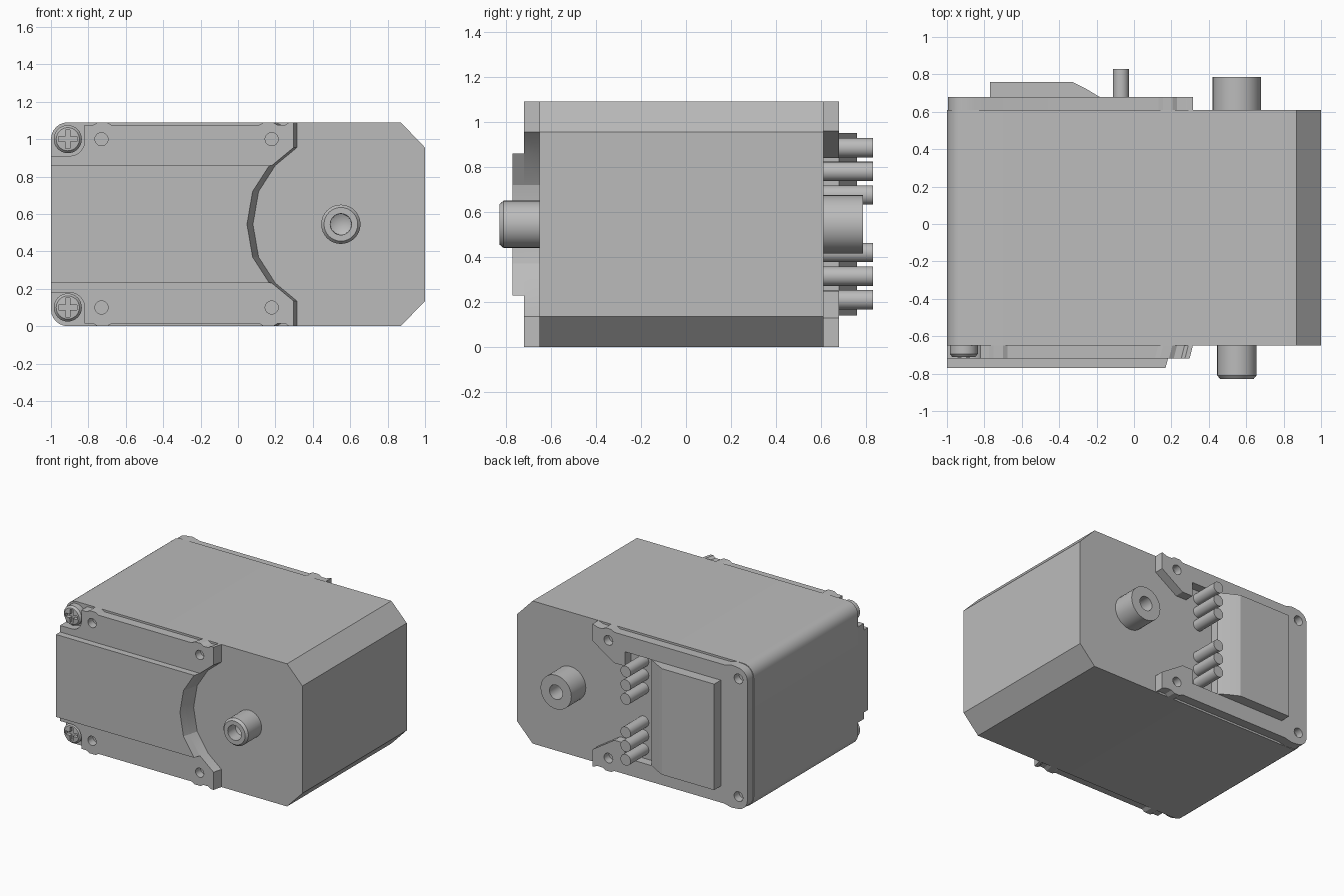
import bpy, bmesh, math

cube = bpy.data.objects.get("Cube")
if cube:
    bpy.data.objects.remove(cube, do_unlink=True)

HEIGHT = 1.09
MID = HEIGHT / 2
FRONT, BACK = -0.65, 0.61

grey = bpy.data.materials.new("plain grey")
grey.use_nodes = True
colour = (0.5, 0.5, 0.5, 1)
grey.diffuse_color = colour
grey.node_tree.nodes["Principled BSDF"].inputs["Base Color"].default_value = colour


def finish(name, bm):
    bmesh.ops.recalc_face_normals(bm, faces=bm.faces)
    mesh = bpy.data.meshes.new(name)
    bm.to_mesh(mesh)
    bm.free()
    mesh.materials.append(grey)
    obj = bpy.data.objects.new(name, mesh)
    bpy.context.collection.objects.link(obj)
    return obj


def prism(name, outline, y0, y1, draft=0):
    """Extrude an xz outline along y, sliding the right-hand walls by draft."""
    bm = bmesh.new()
    near = [bm.verts.new((x, y0, z)) for x, z in outline]
    far = [bm.verts.new((x + (draft if x > 0 else 0), y1, z)) for x, z in outline]
    bm.faces.new(near)
    bm.faces.new(far)
    for i in range(len(near)):
        j = (i + 1) % len(near)
        bm.faces.new((near[i], near[j], far[j], far[i]))
    return finish(name, bm)


def lathe(name, profile, x, z, steps=32):
    """Turn (radius, y) points around an axis along y."""
    bm = bmesh.new()
    rings = []
    for r, y in profile:
        if r == 0:
            rings.append([bm.verts.new((x, y, z))] * steps)
        else:
            angles = [math.tau * i / steps for i in range(steps)]
            rings.append([bm.verts.new((x + r * math.cos(a), y, z + r * math.sin(a)))
                          for a in angles])
    for a, b in zip(rings, rings[1:]):
        for i in range(steps):
            j = (i + 1) % steps
            bm.faces.new(list(dict.fromkeys((a[i], a[j], b[j], b[i]))))
    return finish(name, bm)


def rod(name, x, z, r, y0, y1):
    return lathe(name, [(0, y0), (r, y0), (r, y1), (0, y1)], x, z, 24)


def box(x0, x1, z0, z1):
    return [(x0, z0), (x1, z0), (x1, z1), (x0, z1)]


def mirrored(upper):
    """Close an upper half outline with its reflection below mid height."""
    return upper + [(x, HEIGHT - z) for x, z in reversed(upper) if abs(z - MID) > 0.001]


def arc(cx, cz, r, start, end, steps=6):
    angles = [math.radians(start + (end - start) * i / steps) for i in range(steps + 1)]
    return [(cx + r * math.cos(a), cz + r * math.sin(a)) for a in angles]


def bump(x):
    return [(x + 0.05, 1.075), (x + 0.025, HEIGHT), (x - 0.025, HEIGHT), (x - 0.05, 1.075)]


def cut(target, cutter):
    cutter.hide_render = True
    mod = target.modifiers.new("cut", 'BOOLEAN')
    mod.solver = 'EXACT'
    mod.object = cutter
    bpy.context.view_layer.objects.active = target
    bpy.ops.object.modifier_apply(modifier=mod.name)
    bpy.data.objects.remove(cutter, do_unlink=True)


# Main case with chamfered left side and rounded right side
corner = arc(-0.91, 1.0, 0.09, 90, 180)
prism("case", mirrored([(1, 0.955), (0.87, HEIGHT)] + corner), FRONT, BACK)

# Front cover with drafted curved end and screw pockets
scoop = [(0.08, MID), (0.11, 0.72), (0.2, 0.86)]
pocket = arc(-0.9, 0.99, 0.08, 0, -90)
front_cover = prism(
    "front_cover",
    mirrored(scoop + [(0.315, 0.955), (0.315, HEIGHT)] + [(0.29, HEIGHT), (0.27, 1.075)]
             + bump(0.18) + bump(-0.725) + [(-0.82, 1.075)] + pocket + [(-1, 0.91)]),
    FRONT, -0.72, -0.018)
prism("front_raised_panel",
      mirrored([(x - 0.018, z) for x, z in scoop] + [(-1, 0.86)]), -0.72, -0.77, -0.014)

# Back cover with a notch for the pins
back_cover = prism(
    "back_cover",
    mirrored([(-0.19, 0.95), (0.04, 0.95), (0.04, 0.84), (0.13, 0.84), (0.315, 0.96),
              (0.315, HEIGHT), (0.27, 1.075)] + bump(0.18)
             + [(-0.8, 1.075), (-0.86, HEIGHT)] + arc(-0.91, 1.0, 0.085, 90, 180)),
    BACK, 0.68)

# Screw holes in both covers
for z in (0.1, 1.0):
    for x in (-0.73, 0.18):
        cut(front_cover, rod("hole_cutter", x, z, 0.035, -0.66, -0.8))
    for x in (-0.92, 0.18):
        cut(back_cover, rod("hole_cutter", x, z, 0.037, 0.62, 0.8))

# Sloped connector block on the back
bm = bmesh.new()
side = [(-0.77, 0.68), (-0.77, 0.76), (-0.33, 0.76), (-0.26, 0.725), (-0.185, 0.68)]
low, high = ([bm.verts.new((x, y, z)) for x, y in side] for z in (0.14, 0.95))
bm.faces.new(low)
bm.faces.new(high)
for i in range(len(side)):
    j = (i + 1) % len(side)
    bm.faces.new((low[i], low[j], high[j], high[i]))
finish("connector_block", bm)

# Connector pins in two groups of three
for i in range(3):
    for half, z in (("upper", 0.885 - 0.105 * i), ("lower", 0.21 + 0.105 * i)):
        rod(f"{half}_pin_{i + 1}", -0.07, z, 0.043, BACK, 0.83)

# Output shaft and rear boss, both with bores
lathe("output_shaft", [(0, FRONT), (0.105, FRONT), (0.105, -0.81), (0.09, -0.828),
                       (0.057, -0.828), (0.055, -0.74), (0, -0.71)], 0.55, MID)
lathe("rear_boss", [(0, BACK), (0.13, BACK), (0.13, 0.785), (0.055, 0.785),
                    (0.055, 0.65), (0, 0.65)], 0.55, MID)

# Cross-head screws in the front pockets
for label, z in (("upper", 1.0), ("lower", 0.1)):
    screw = lathe(f"{label}_screw",
                  [(0, FRONT), (0.075, FRONT), (0.075, -0.695), (0.062, -0.71), (0, -0.716)],
                  -0.91, z)
    for w, h in ((0.05, 0.013), (0.013, 0.05)):
        cut(screw, prism("slot_cutter", box(-0.91 - w, -0.91 + w, z - h, z + h),
                         -0.685, -0.75))

# Smooth the round surfaces and keep hard edges crisp
bpy.ops.object.select_all(action='DESELECT')
for obj in bpy.context.collection.objects:
    if obj.type == 'MESH' and grey.name in obj.data.materials:
        obj.select_set(True)
        bpy.context.view_layer.objects.active = obj
bpy.ops.object.shade_smooth_by_angle(angle=math.radians(20))
